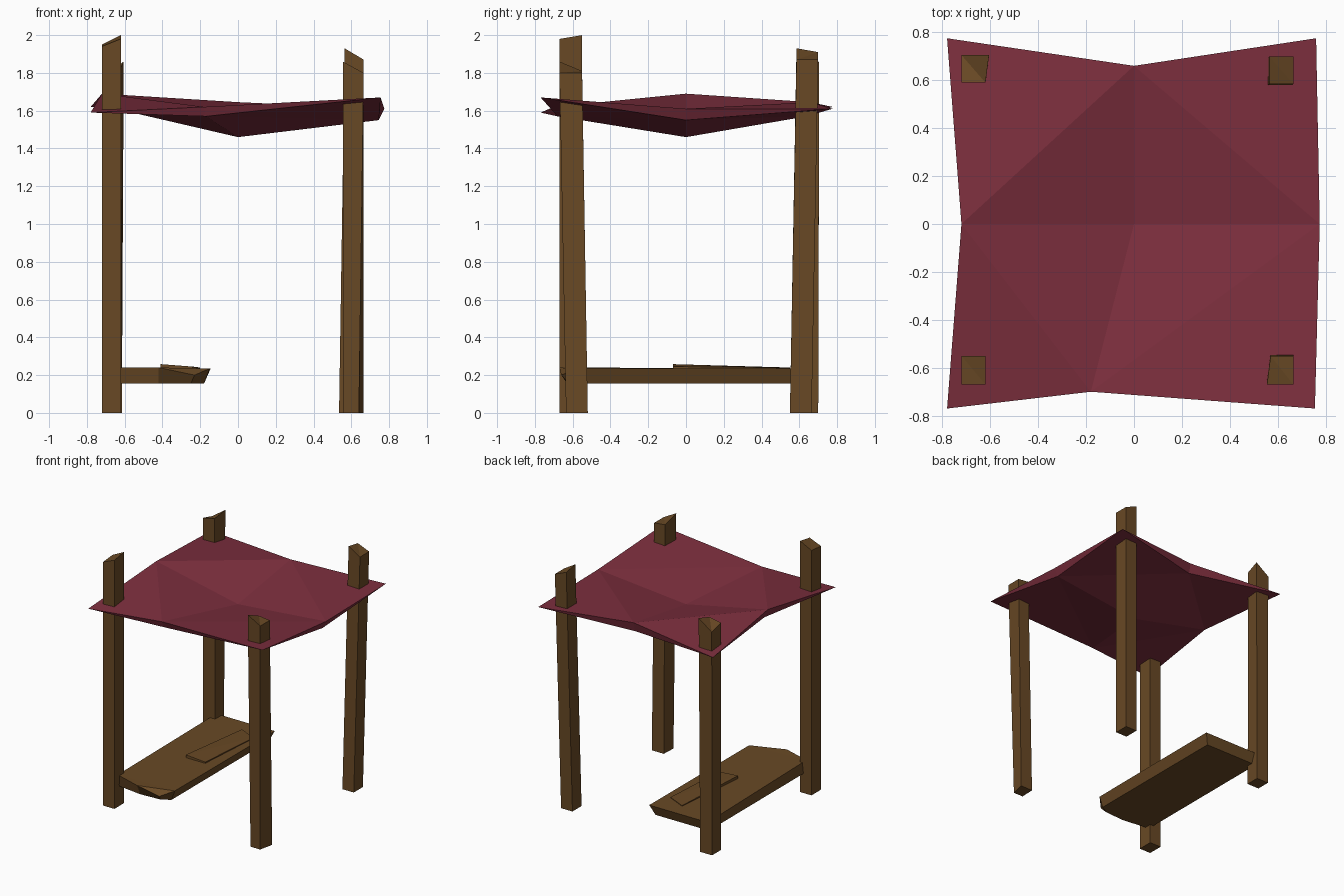
import bpy
import bmesh

old = bpy.data.objects.get("Cube")
if old:
    bpy.data.objects.remove(old, do_unlink=True)


def material(name, rgb):
    mat = bpy.data.materials.new(name)
    mat.use_nodes = True
    color = (*rgb, 1)
    mat.diffuse_color = color
    node = mat.node_tree.nodes["Principled BSDF"]
    node.inputs["Base Color"].default_value = color
    node.inputs["Roughness"].default_value = 0.9
    return mat


wood = material("brown_wood", (0.14, 0.066, 0.018))
cloth = material("wine_cloth", (0.205, 0.028, 0.048))


def finish(name, bm, mat):
    bmesh.ops.recalc_face_normals(bm, faces=bm.faces)
    mesh = bpy.data.meshes.new(name)
    bm.to_mesh(mesh)
    bm.free()
    mesh.materials.append(mat)
    obj = bpy.data.objects.new(name, mesh)
    bpy.context.collection.objects.link(obj)
    return obj


def loft(name, lower, upper, mat):
    """Solid between two matching rings of points."""
    bm = bmesh.new()
    low = [bm.verts.new(p) for p in lower]
    top = [bm.verts.new(p) for p in upper]
    n = len(low)
    for i in range(n):
        j = (i + 1) % n
        bm.faces.new((low[i], low[j], top[j], top[i]))
    caps = [bm.faces.new(low), bm.faces.new(top)]
    bmesh.ops.triangulate(bm, faces=caps)
    return finish(name, bm, mat)


def rect(x0, x1, y0, y1):
    return [(x0, y0), (x1, y0), (x1, y1), (x0, y1)]


def post(name, foot, head, heights):
    loft(name, [(x, y, 0) for x, y in foot],
         [(x, y, z) for (x, y), z in zip(head, heights)], wood)


# Four hewn posts, each with its own lean and slanted cut
straight = rect(-0.72, -0.62, -0.67, -0.55)
post("front_right_post", straight, straight, (1.94, 1.98, 2.0, 1.95))
post("back_right_post", rect(-0.72, -0.615, 0.59, 0.70),
     [(-0.72, 0.59), (-0.62, 0.59), (-0.605, 0.705), (-0.72, 0.705)],
     (1.81, 1.83, 1.86, 1.78))
post("front_left_post",
     [(0.555, -0.635), (0.64, -0.635), (0.665, -0.52), (0.56, -0.52)],
     [(0.555, -0.67), (0.665, -0.67), (0.665, -0.55), (0.57, -0.55)],
     (1.86, 1.80, 1.80, 1.81))
post("back_left_post", rect(0.535, 0.635, 0.55, 0.665),
     rect(0.565, 0.665, 0.585, 0.70), (1.93, 1.87, 1.87, 1.91))

# Sagging canopy: shared corners, separate upper and lower skins
bm = bmesh.new()
corners = [bm.verts.new(p) for p in (
    (-0.78, -0.77, 1.59), (0.755, -0.77, 1.67),
    (0.76, 0.775, 1.61), (-0.78, 0.775, 1.62))]
skins = (
    ((0, 0, 1.54), ((-0.18, -0.70, 1.62), (0.775, 0, 1.61),
                    (0, 0.66, 1.645), (-0.72, 0, 1.69))),
    ((0, 0, 1.46), ((-0.17, -0.68, 1.57), (0.745, 0, 1.55),
                    (0, 0.64, 1.57), (-0.69, 0, 1.62))),
)
rims = []
for middle, sides in skins:
    center = bm.verts.new(middle)
    rim = [bm.verts.new(p) for p in sides]
    rims.append(rim)
    for i in range(4):
        bm.faces.new((center, rim[i - 1], rim[i]))
        bm.faces.new((rim[i - 1], corners[i], rim[i]))
for i in range(4):
    for corner in (corners[i], corners[(i + 1) % 4]):
        bm.faces.new((corner, rims[0][i], rims[1][i]))
finish("canopy", bm, cloth)

# Rough bench slab
outline = [(-0.64, -0.6), (-0.42, -0.67), (-0.23, -0.66), (-0.15, -0.58),
           (-0.145, 0.67), (-0.62, 0.67), (-0.66, 0.62)]
mids = (0.24, 0.24, 0.2, 0.235, 0.235, 0.235, 0.235)
under = [(-0.65, -0.6), (-0.42, -0.63), (-0.25, -0.62), (-0.18, -0.58),
         (-0.18, 0.64), (-0.62, 0.64), (-0.65, 0.62)]
loft("bench", [(x, y, 0.155) for x, y in under],
     [(x, y, z) for (x, y), z in zip(outline, mids)], wood)

# Raised splinter on the bench
chip = [(-0.41, -0.07), (-0.24, -0.07), (-0.2, 0.48), (-0.35, 0.55)]
loft("bench_splinter", [(x, y, 0.22) for x, y in chip],
     [(x, y, z) for (x, y), z in zip(chip, (0.258, 0.245, 0.24, 0.24))], wood)
